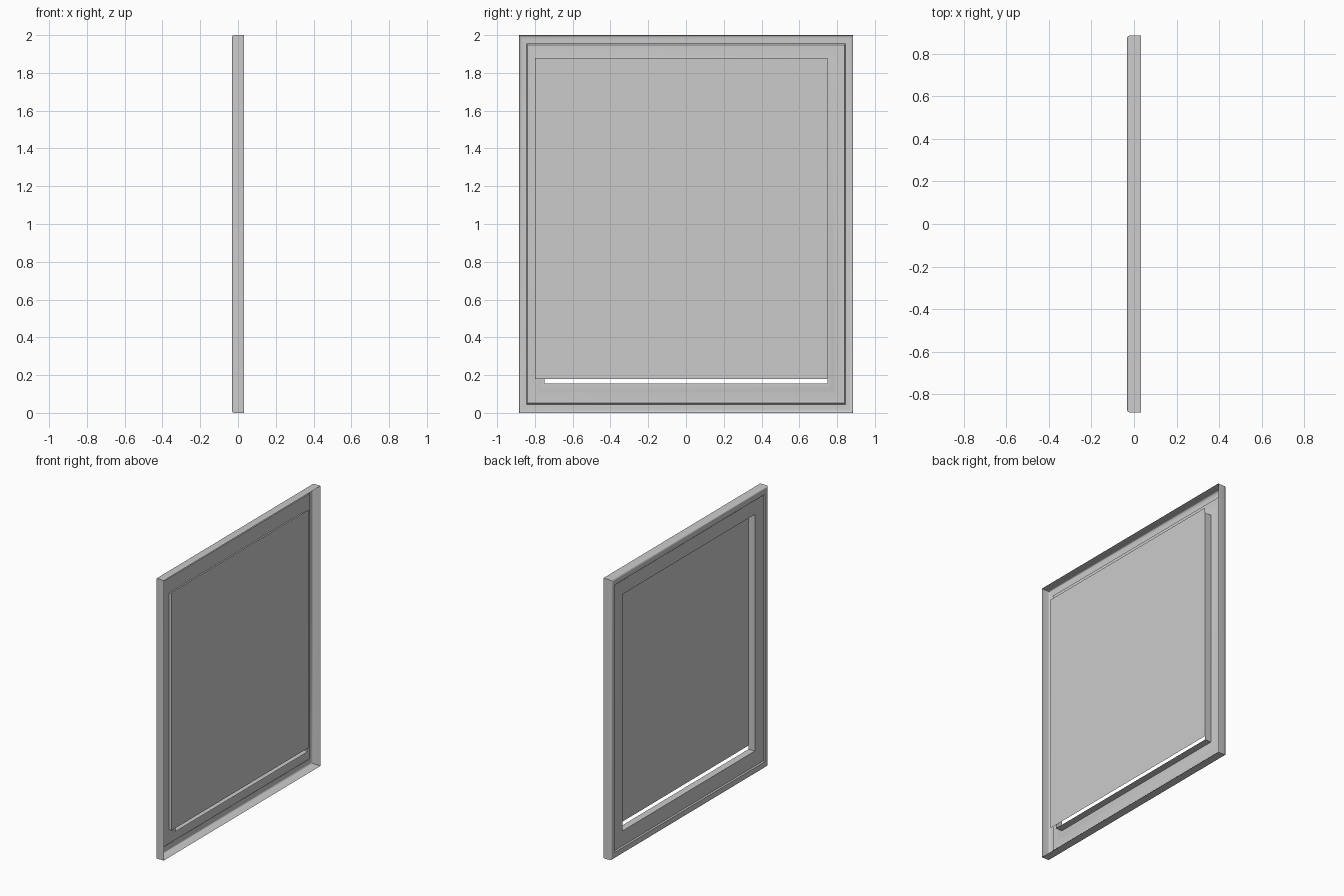
import bpy
import bmesh
import math

cube = bpy.data.objects.get("Cube")
if cube:
    bpy.data.objects.remove(cube, do_unlink=True)

HALF_Y, HALF_Z, DEPTH = 0.885, 1.0, 0.033

grey = bpy.data.materials.new("plain grey")
grey.use_nodes = True
grey.diffuse_color = (0.6, 0.6, 0.6, 1)
grey.node_tree.nodes["Principled BSDF"].inputs["Base Color"].default_value = (0.6, 0.6, 0.6, 1)


def finish(bm, name):
    mesh = bpy.data.meshes.new(name)
    bm.to_mesh(mesh)
    bm.free()
    obj = bpy.data.objects.new(name, mesh)
    bpy.context.collection.objects.link(obj)
    mesh.materials.append(grey)
    bpy.ops.object.select_all(action='DESELECT')
    obj.select_set(True)
    bpy.context.view_layer.objects.active = obj
    bpy.ops.object.shade_smooth_by_angle(angle=math.radians(35))
    return obj


def rectangle(bm, x, y0, y1, z0, z1):
    return [bm.verts.new((x, y, z)) for y, z in ((y0, z0), (y1, z0), (y1, z1), (y0, z1))]


# Moulding profile: (scale of the outline, depth), open at the back
profile = [(1.0, DEPTH)]
for i in range(6):
    a = math.pi / 2 * i / 5
    profile.append((0.98 + 0.02 * math.cos(a), -DEPTH + 0.011 * (1 - math.sin(a))))
profile += [(0.955, -0.032), (0.948, -0.024), (0.895, -0.024),
            (0.88, -0.02), (0.845, -0.02), (0.845, 0.03)]

# Frame shell, mitred at the corners
bm = bmesh.new()
rings = [rectangle(bm, x, -HALF_Y * s, HALF_Y * s, HALF_Z * (1 - s), HALF_Z * (1 + s))
         for s, x in profile]
for a, b in zip(rings, rings[1:]):
    for i in range(4):
        j = (i + 1) % 4
        bm.faces.new((a[i], a[j], b[j], b[i]))
bmesh.ops.recalc_face_normals(bm, faces=bm.faces)
# Outward normals: the outer wall on the +y side should point to +y
outer = max(bm.faces, key=lambda f: f.calc_center_median().y)
if outer.normal.y < 0:
    bmesh.ops.reverse_faces(bm, faces=bm.faces)
finish(bm, "frame_moulding")

# Thin backing panel, slightly offset behind the opening
bm = bmesh.new()
bm.faces.new(rectangle(bm, 0.031, -0.8, 0.75, 0.18, 1.88))
finish(bm, "backing_panel")
